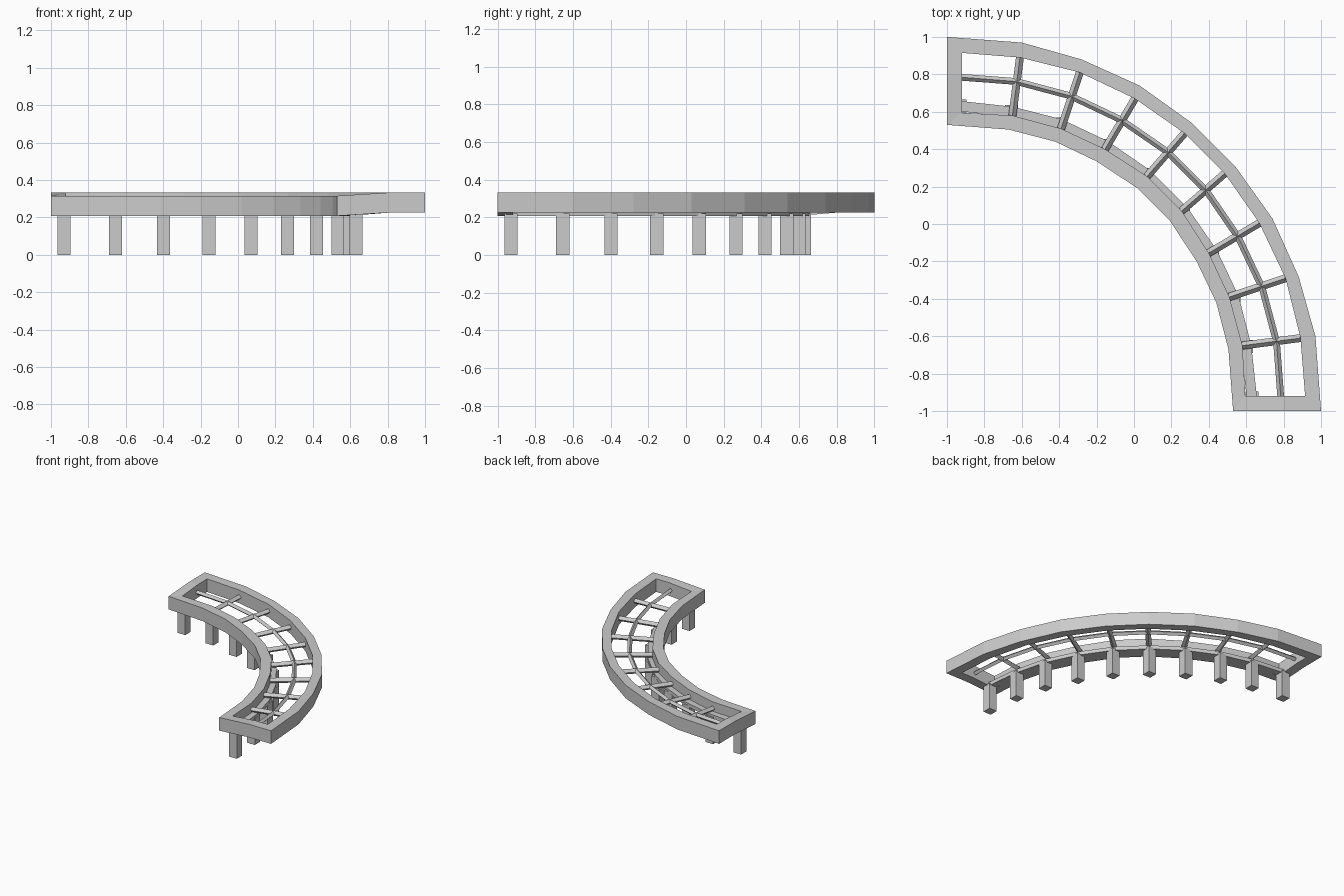
import bpy, bmesh
from mathutils import Vector

if "Cube" in bpy.data.objects:
    bpy.data.objects.remove(bpy.data.objects["Cube"])

# Half outlines in plan; the other half mirrors across the line x = y
def full(half):
    return half + [(y, x) for x, y in reversed(half)]

outer = full([(-1, 1), (-.6, .97), (-.28, .88), (.03, .74), (.31, .54)])
open_out = full([(-.92, .915), (-.61, .89), (-.29, .81), (.005, .67), (.27, .485)])
open_in = full([(-.92, .595), (-.65, .58), (-.39, .51), (-.155, .4), (.07, .255)])
inner = full([(-1, .53), (-.67, .505), (-.42, .44), (-.2, .335), (.02, .19)])
middle = full([(-.93, .785), (-.63, .762), (-.34, .685), (-.07, .557), (.18, .385)])
posts = full([(-.93, .63), (-.655, .6), (-.398, .535), (-.155, .42), (.07, .265)])


def make(name, bm):
    bmesh.ops.recalc_face_normals(bm, faces=bm.faces)
    me = bpy.data.meshes.new(name)
    bm.to_mesh(me)
    bm.free()
    ob = bpy.data.objects.new(name, me)
    bpy.context.collection.objects.link(ob)


def bar(name, path, w, h, diamond=False):
    """Sweep a square or diamond section along a path with mitred joints."""
    bm = bmesh.new()
    pts = [Vector(p) for p in path]
    rings = []
    for i, p in enumerate(pts):
        d = (pts[min(i + 1, len(pts) - 1)] - pts[max(i - 1, 0)]).normalized()
        side = d.cross(Vector((0, 0, 1))).normalized() * w / 2
        up = side.cross(d).normalized() * h / 2
        corners = [side, up, -side, -up] if diamond else [side + up, up - side, -side - up, side - up]
        rings.append([bm.verts.new(p + c) for c in corners])
    for a, b in zip(rings, rings[1:]):
        for k in range(4):
            bm.faces.new((a[k], a[k - 1], b[k - 1], b[k]))
    bm.faces.new(rings[0])
    bm.faces.new(rings[-1])
    make(name, bm)


# Curved tray frame, its inner edge slightly lower than the outer one
def loop(out, inn, end):
    raised = [(x, y, 0) for x, y in out] + [(.8, end, 0)]
    low = [(x, y, -.017) for x, y in reversed(inn)]
    return raised + low + [(end, .8, 0)]


bm = bmesh.new()
rims = [[bm.verts.new((x, y, z0 + dz)) for x, y, dz in loop(*l)]
        for l, z0 in (((outer, inner, -1), .225), ((outer, inner, -1), .332),
                      ((open_out, open_in, -.92), .332), ((open_out, open_in, -.92), .225))]
for r in range(4):
    a, b = rims[r - 1], rims[r]
    for k in range(len(a)):
        bm.faces.new((a[k - 1], a[k], b[k], b[k - 1]))
make("curved_frame", bm)

# Support posts and the ledge beam joining their tops
for i, (x, y) in enumerate(posts):
    bar(f"post_{i + 1}", [(x - .035, y, .11), (x + .035, y, .11)], .07, .22)
bar("post_beam", [(x, y, .222) for x, y in posts], .055, .03)

# Lattice rods: one along the curve, one rung at each joint
bar("centre_rod", [(x, y, .272) for x, y in middle], .036, .036, True)
for i in range(1, 9):
    (ax, ay), (bx, by) = open_in[i], open_out[i]
    bar(f"rung_{i}", [(ax, ay, .262), (bx, by, .277)], .042, .042, True)
